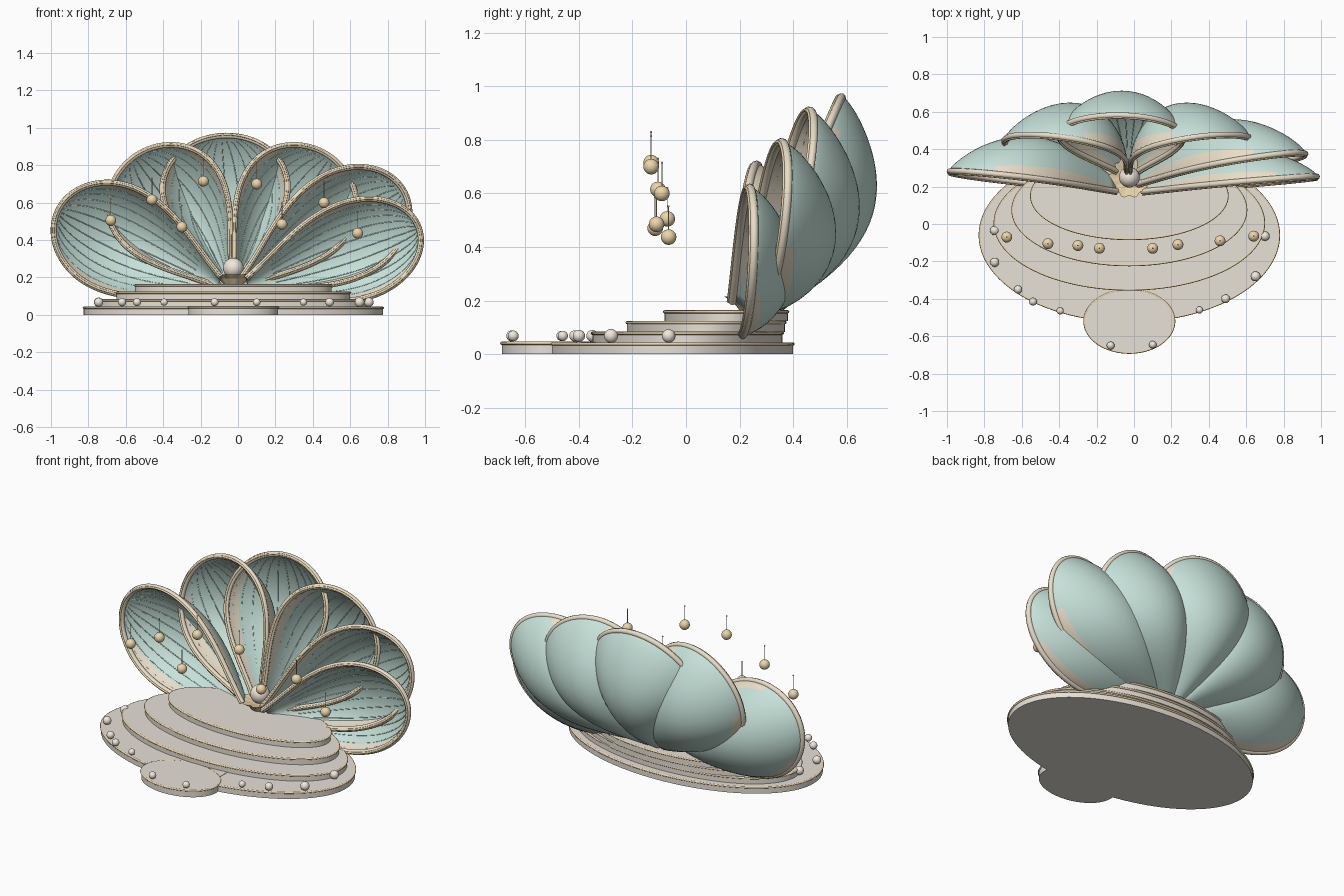
import bpy, bmesh
from math import sin, cos, pi, radians, sqrt
from mathutils import Vector

if "Cube" in bpy.data.objects:
    bpy.data.objects.remove(bpy.data.objects["Cube"])


def material(name, rgb):
    m = bpy.data.materials.new(name)
    m.diffuse_color = (*rgb, 1)
    m.use_nodes = True
    m.node_tree.nodes["Principled BSDF"].inputs["Base Color"].default_value = m.diffuse_color
    return m


TEAL = material("teal", (0.57, 0.76, 0.70))
TAN = material("tan", (0.82, 0.73, 0.58))
GOLD = material("gold", (0.84, 0.67, 0.40))
STONE = material("stone", (0.80, 0.75, 0.68))
PEARL = material("pearl", (0.88, 0.81, 0.72))
CX = -0.025


def mesh_object(name, verts, faces, mats):
    me = bpy.data.meshes.new(name)
    me.from_pydata(verts, [], faces)
    for m in mats:
        me.materials.append(m)
    ob = bpy.data.objects.new(name, me)
    bpy.context.collection.objects.link(ob)
    return ob


def tube(name, pts, radius, mat, closed=False):
    cu = bpy.data.curves.new(name, 'CURVE')
    cu.dimensions = '3D'
    cu.bevel_depth = radius
    cu.bevel_resolution = 2
    cu.use_fill_caps = True
    sp = cu.splines.new('POLY')
    sp.points.add(len(pts) - 1)
    for p, co in zip(sp.points, pts):
        p.co = (*co, 1)
    sp.use_cyclic_u = closed
    cu.materials.append(mat)
    ob = bpy.data.objects.new(name, cu)
    bpy.context.collection.objects.link(ob)


def ball(name, loc, r, mat):
    bpy.ops.mesh.primitive_uv_sphere_add(segments=24, ring_count=14, radius=r, location=loc)
    ob = bpy.context.object
    ob.name = name
    ob.data.materials.append(mat)
    bpy.ops.object.shade_smooth()


def tier(name, cy, rx, ry, z0, z1):
    # oval platform with a gold edge just under its top
    bpy.ops.mesh.primitive_cylinder_add(vertices=96, radius=1, depth=1, location=(CX, cy, (z0 + z1) / 2))
    ob = bpy.context.object
    ob.name = name
    ob.scale = (rx, ry, z1 - z0)
    bpy.ops.object.transform_apply(location=False, rotation=False, scale=True)
    ob.data.materials.append(STONE)
    bpy.ops.object.shade_smooth_by_angle(angle=radians(40))
    ring = [(CX + rx * cos(a), cy + ry * sin(a), z1 - 0.005) for a in (2 * pi * i / 96 for i in range(96))]
    tube(name + "_trim", ring, 0.006, GOLD, True)


# stage platforms
tier("base_platform", -0.06, 0.80, 0.46, 0, 0.043)
tier("front_apron", -0.52, 0.24, 0.168, 0, 0.046)
tier("lower_tier", 0.005, 0.72, 0.355, 0.043, 0.083)
tier("middle_tier", 0.075, 0.625, 0.295, 0.083, 0.123)
tier("upper_tier", 0.15, 0.525, 0.23, 0.123, 0.163)
bpy.ops.mesh.primitive_cube_add(size=1, location=(CX, -0.375, 0.035))
step = bpy.context.object
step.name = "apron_step"
step.scale = (0.38, 0.09, 0.02)
step.data.materials.append(STONE)


def petal(name, theta, base_y, lean, length, half, depth, start):
    # one scoop of the shell: an egg outline with a rounded section
    t = radians(theta)
    origin = Vector((-0.03, base_y, 0.12))
    axis = Vector((sin(t), lean, cos(t)))
    side = Vector((cos(t), 0, -sin(t)))
    back = Vector((-lean * sin(t), 1, -lean * cos(t))).normalized()

    def point(s, u, lift=0.0):
        if s < 0.67:
            w = 0.02 + (half - 0.02) * sin(pi / 2 * s / 0.67) ** 1.4
        else:
            w = half * sqrt(max(0, 1 - ((s - 0.67) / 0.33) ** 2))
        d = depth * max(0, sin(pi * s ** 1.2)) ** 0.75
        return (origin + axis * s * length + side * w * sin(u * pi / 2)
                + back * (d * max(0, cos(u * pi / 2)) ** 1.5 - lift))

    rows, cols = 36, 28
    ss = [1 - (1 - start) * (1 - i / rows) ** 2 for i in range(rows + 1)]
    us = [2 * j / cols - 1 for j in range(cols + 1)]
    verts = [point(s, u) for s in ss for u in us]
    n = cols + 1
    faces = [(i * n + j, i * n + j + 1, (i + 1) * n + j + 1, (i + 1) * n + j)
             for i in range(rows) for j in range(cols)]
    ob = mesh_object(name, verts, faces, [TEAL, TAN])
    for k, f in enumerate(ob.data.polygons):
        f.use_smooth = True
        f.material_index = 1 if min(k % cols, cols - 1 - k % cols) < 4 and k // cols < 22 else 0
    bm = bmesh.new()
    bm.from_mesh(ob.data)
    bmesh.ops.remove_doubles(bm, verts=bm.verts, dist=1e-5)
    bm.to_mesh(ob.data)
    bm.free()
    sol = ob.modifiers.new("thickness", 'SOLIDIFY')
    sol.thickness = 0.01
    sol.offset = 0
    # rolled rim with gold piping, and fine ribs inside the scoop
    for part, r, lift, mat in (("_rim", 0.016, 0, TAN), ("_piping", 0.006, 0.015, GOLD)):
        pts = [point(s, -1, lift) for s in ss] + [point(s, 1, lift) for s in reversed(ss[:-1])]
        tube(name + part, pts, r, mat)
    for j in range(-6, 7):
        tube(f"{name}_rib_{j + 7}", [point(s, j / 7.5, 0.006) for s in ss[3:-4:2]], 0.0025, TEAL)


# fan of shell petals: angle, base y, lean, length, half width, depth, start
for i, p in enumerate([(-65, 0.165, 0.115, 1.03, 0.285, 0.23, 0.09),
                       (-36, 0.245, 0.26, 0.895, 0.32, 0.265, 0),
                       (-4, 0.25, 0.395, 0.84, 0.335, 0.265, 0),
                       (36, 0.245, 0.26, 0.895, 0.32, 0.265, 0),
                       (59, 0.20, 0.17, 1.065, 0.285, 0.25, 0.07),
                       (71, 0.165, 0.085, 1.055, 0.26, 0.18, 0.09)]):
    petal(f"shell_petal_{i + 1}", *p)

# scalloped gold cup holding the central pearl
N = 80
cup = [(CX + r * (1 + k * cos(10 * a)) * cos(a), 0.25 + r * (1 + k * cos(10 * a)) * sin(a), z)
       for r, k, z in ((0.05, 0, 0.163), (0.075, 0.03, 0.195), (0.105, 0.07, 0.215), (0.04, 0, 0.2))
       for a in (2 * pi * i / N for i in range(N))]
quads = [(b * N + i, b * N + (i + 1) % N, (b + 1) * N + (i + 1) % N, (b + 1) * N + i)
         for b in range(3) for i in range(N)]
mesh_object("pearl_cup", cup, quads + [tuple(range(3 * N, 4 * N))], [GOLD])
ball("central_pearl", (CX, 0.25, 0.25), 0.055, PEARL)

# pearls around the edge of the stage
for i, (x, y, r) in enumerate([(-0.745, -0.035, 0.025), (-0.745, -0.205, 0.024), (-0.62, -0.35, 0.022),
                               (-0.54, -0.415, 0.021), (-0.395, -0.465, 0.019), (0.35, -0.46, 0.019),
                               (0.49, -0.40, 0.023), (0.65, -0.28, 0.026), (0.70, -0.065, 0.025),
                               (-0.125, -0.65, 0.021), (0.10, -0.645, 0.02)]):
    ball(f"edge_pearl_{i + 1}", (x, y, 0.068), r, PEARL)

# hanging gold beads on thin strings
for i, (x, y, z) in enumerate([(-0.68, -0.07, 0.505), (-0.46, -0.105, 0.615), (-0.30, -0.115, 0.47),
                               (-0.185, -0.13, 0.715), (0.10, -0.13, 0.70), (0.235, -0.11, 0.485),
                               (0.46, -0.09, 0.60), (0.64, -0.065, 0.437)]):
    ball(f"hanging_bead_{i + 1}", (x, y, z), 0.029, GOLD)
    tube(f"bead_string_{i + 1}", [(x, y, z), (x, y, z + 0.115)], 0.0018, GOLD)
    ball(f"string_knot_{i + 1}", (x, y, z + 0.115), 0.004, GOLD)
